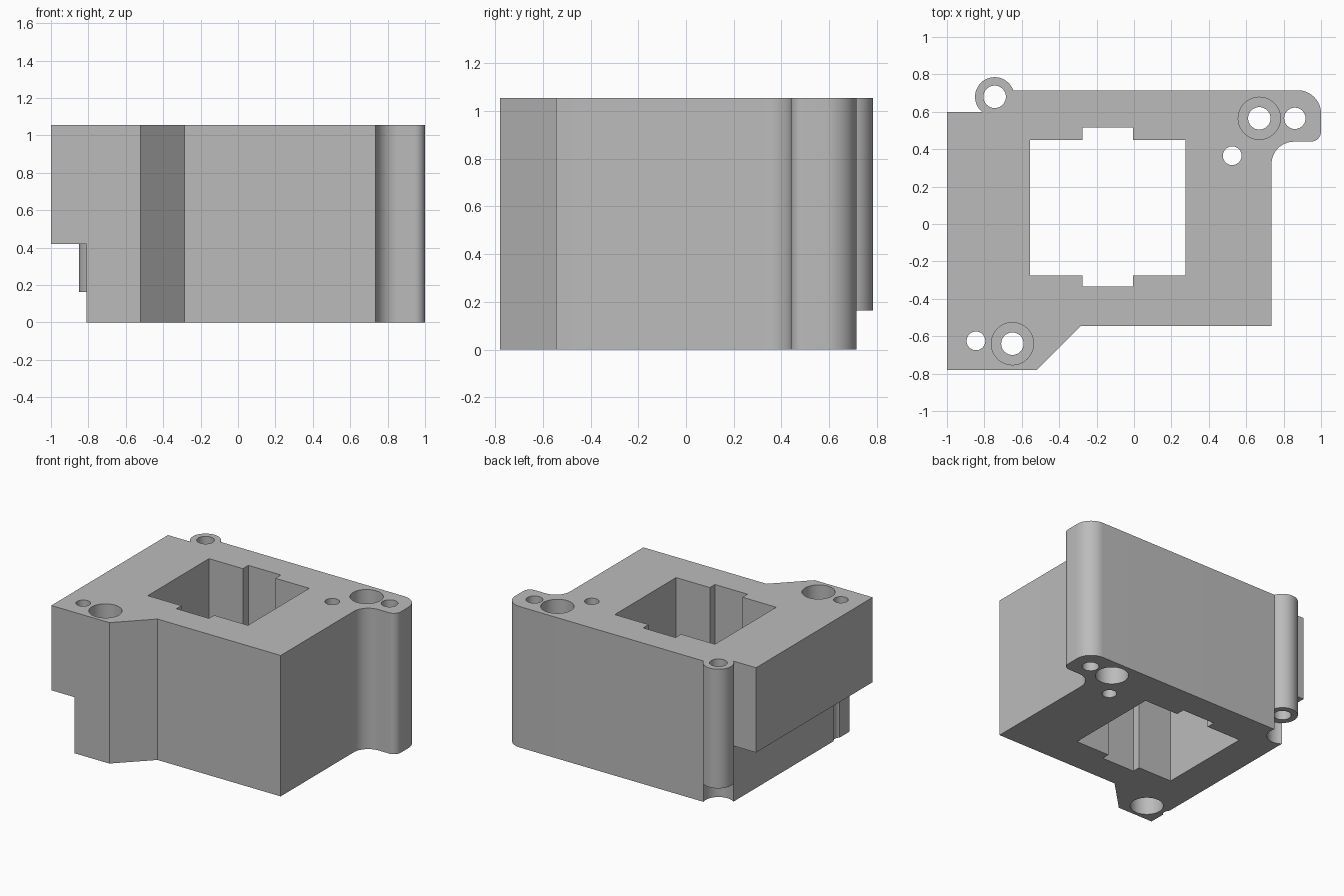
import bpy, bmesh
from math import cos, sin, radians

if "Cube" in bpy.data.objects:
    bpy.data.objects.remove(bpy.data.objects["Cube"], do_unlink=True)

HEIGHT = 1.055
grey = bpy.data.materials.new("mid grey")
grey.use_nodes = True
colour = (0.5, 0.5, 0.5, 1)
grey.diffuse_color = colour
grey.node_tree.nodes["Principled BSDF"].inputs["Base Color"].default_value = colour


def arc(cx, cy, r, start, end, steps=16):
    angles = [radians(start + (end - start) * i / steps) for i in range(steps + 1)]
    return [(cx + r * cos(a), cy + r * sin(a)) for a in angles]


def prism(name, outline, z0, z1):
    """Extrude a counter-clockwise outline from z0 to z1."""
    bm = bmesh.new()
    base = bm.faces.new([bm.verts.new((x, y, z0)) for x, y in outline])
    top = bmesh.ops.extrude_face_region(bm, geom=[base])["geom"]
    bmesh.ops.translate(bm, vec=(0, 0, z1 - z0),
                        verts=[v for v in top if isinstance(v, bmesh.types.BMVert)])
    bmesh.ops.recalc_face_normals(bm, faces=bm.faces)
    mesh = bpy.data.meshes.new(name)
    bm.to_mesh(mesh)
    bm.free()
    mesh.materials.append(grey)
    obj = bpy.data.objects.new(name, mesh)
    bpy.context.collection.objects.link(obj)
    return obj


def rod(name, x, y, r, z0, z1):
    return prism(name, arc(x, y, r, 0, 360, 48)[:-1], z0, z1)


def box(name, x0, x1, y0, y1, z0, z1):
    return prism(name, [(x0, y0), (x1, y0), (x1, y1), (x0, y1)], z0, z1)


def combine(target, tool, operation="DIFFERENCE"):
    mod = target.modifiers.new("combine", "BOOLEAN")
    mod.operation, mod.solver, mod.object = operation, "EXACT", tool
    bpy.ops.object.select_all(action="DESELECT")
    bpy.context.view_layer.objects.active = target
    target.select_set(True)
    bpy.ops.object.modifier_apply(modifier=mod.name)
    bpy.data.objects.remove(tool, do_unlink=True)


# Main block with a bevelled front corner and a rounded rear lug
outline = [(-1, -0.78), (-0.52, -0.78), (-0.285, -0.545), (0.735, -0.545)]
outline += arc(0.855, 0.32, 0.12, 180, 90)
outline += arc(0.945, 0.495, 0.055, -90, 0, 10)
outline += arc(0.875, 0.59, 0.125, 0, 90)
outline += [(-0.81, 0.715), (-0.81, 0.6), (-1, 0.6)]
block = prism("housing_block", outline, 0, HEIGHT)

# Step under the left side
combine(block, box("step_cutter", -1.2, -0.81, -1, 1, -0.1, 0.42))

# Rear left screw boss, stopping above the base in a round recess
BOSS = (-0.745, 0.68)
combine(block, rod("boss", *BOSS, 0.105, 0.1, HEIGHT), "UNION")
combine(block, rod("recess_cutter", *BOSS, 0.106, -0.1, 0.163))
combine(block, rod("boss_hole_cutter", *BOSS, 0.06, -0.1, 1.2))

# Central window with a keyway front and back
window = [(-0.555, -0.275), (-0.275, -0.275), (-0.275, -0.335), (-0.005, -0.335),
          (-0.005, -0.275), (0.275, -0.275), (0.275, 0.45), (-0.005, 0.45),
          (-0.005, 0.515), (-0.275, 0.515), (-0.275, 0.45), (-0.555, 0.45)]
combine(block, prism("window_cutter", window, -0.1, 1.2))

# Plain through holes
for x, y, r in [(0.86, 0.565, 0.057), (0.525, 0.365, 0.05), (-0.845, -0.625, 0.05)]:
    combine(block, rod("hole_cutter", x, y, r, -0.1, 1.2))

# Screw holes, counterbored from both ends
for x, y in [(0.67, 0.565), (-0.65, -0.64)]:
    combine(block, rod("screw_cutter", x, y, 0.06, -0.1, 1.2))
    combine(block, rod("upper_bore_cutter", x, y, 0.113, 0.63, 1.2))
    combine(block, rod("lower_bore_cutter", x, y, 0.113, -0.1, 0.42))

# Smooth the curved walls and keep the edges sharp
bpy.ops.object.select_all(action="DESELECT")
block.select_set(True)
bpy.context.view_layer.objects.active = block
bpy.ops.object.shade_smooth_by_angle(angle=radians(30))
